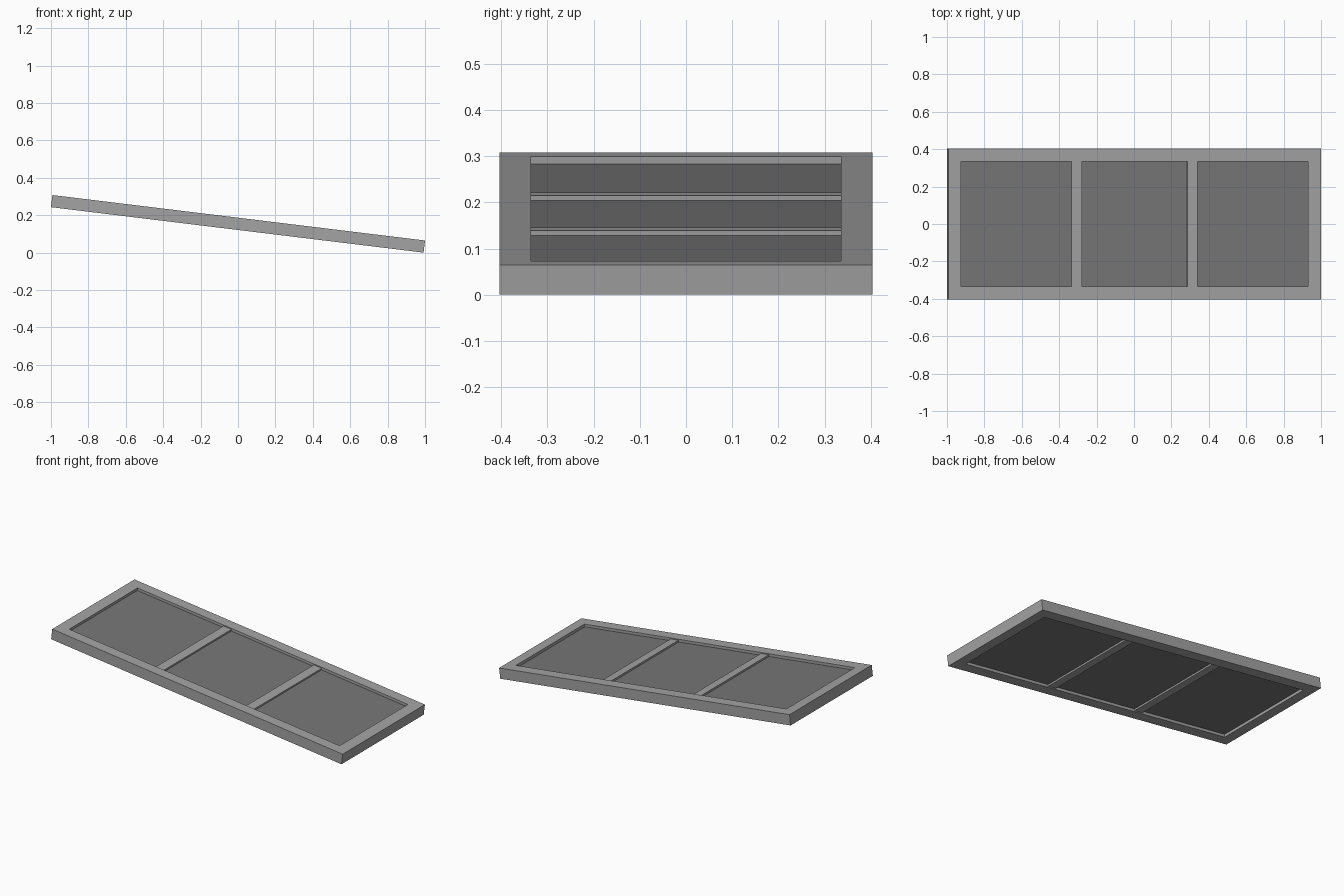
import bpy, math
from mathutils import Matrix

if "Cube" in bpy.data.objects:
    bpy.data.objects.remove(bpy.data.objects["Cube"])

ANGLE = math.radians(6.955)
HX, HY, HZ = 1.0035, 0.403, 0.0326      # half size of the panel frame
IX, IY = 0.9345, 0.335                  # half size of the frame opening
TILT = Matrix.Translation((0, 0, HX * math.sin(ANGLE) + HZ * math.cos(ANGLE))) \
    @ Matrix.Rotation(ANGLE, 4, 'Y')


def material(name, v):
    m = bpy.data.materials.new(name)
    m.diffuse_color = (v, v, v, 1)
    m.use_nodes = True
    m.node_tree.nodes["Principled BSDF"].inputs["Base Color"].default_value = m.diffuse_color
    return m


frame_grey = material("frame grey", 0.37)
panel_grey = material("panel dark grey", 0.185)


def add_mesh(name, verts, faces, mat):
    me = bpy.data.meshes.new(name)
    me.from_pydata(verts, [], faces)
    me.materials.append(mat)
    me.transform(TILT)
    ob = bpy.data.objects.new(name, me)
    bpy.context.collection.objects.link(ob)
    return ob


def box(name, x0, x1, hy, hz, mat):
    v = [(x, y, z) for z in (-hz, hz)
         for x, y in ((x0, -hy), (x1, -hy), (x1, hy), (x0, hy))]
    f = [(3, 2, 1, 0), (4, 5, 6, 7)]
    f += [(i, (i + 1) % 4, (i + 1) % 4 + 4, i + 4) for i in range(4)]
    return add_mesh(name, v, f, mat)


# Outer frame: rectangular ring
corners = ((-1, -1), (1, -1), (1, 1), (-1, 1))
verts = [(sx * hx, sy * hy, z) for z in (-HZ, HZ)
         for hx, hy in ((HX, HY), (IX, IY)) for sx, sy in corners]
faces = []
for i in range(4):
    j = (i + 1) % 4
    faces += [(i, j, j + 8, i + 8),              # outside
              (j + 4, i + 4, i + 12, j + 12),    # inside
              (i + 8, j + 8, j + 12, i + 12),    # top
              (j, i, i + 4, j + 4)]              # underside
add_mesh("outer_frame", verts, faces, frame_grey)

# Two crossbars, slightly lower than the frame
BAR, HALF = 0.312, 0.0275
for side, s in (("high", -1), ("low", 1)):
    box(f"crossbar_{side}", s * BAR - HALF, s * BAR + HALF, IY, 0.0265, frame_grey)

# Three recessed panels between the bars
edges = (-IX, -BAR - HALF, -BAR + HALF, BAR - HALF, BAR + HALF, IX)
for n, name in enumerate(("panel_high", "panel_middle", "panel_low")):
    box(name, edges[2 * n], edges[2 * n + 1], IY, 0.016, panel_grey)
